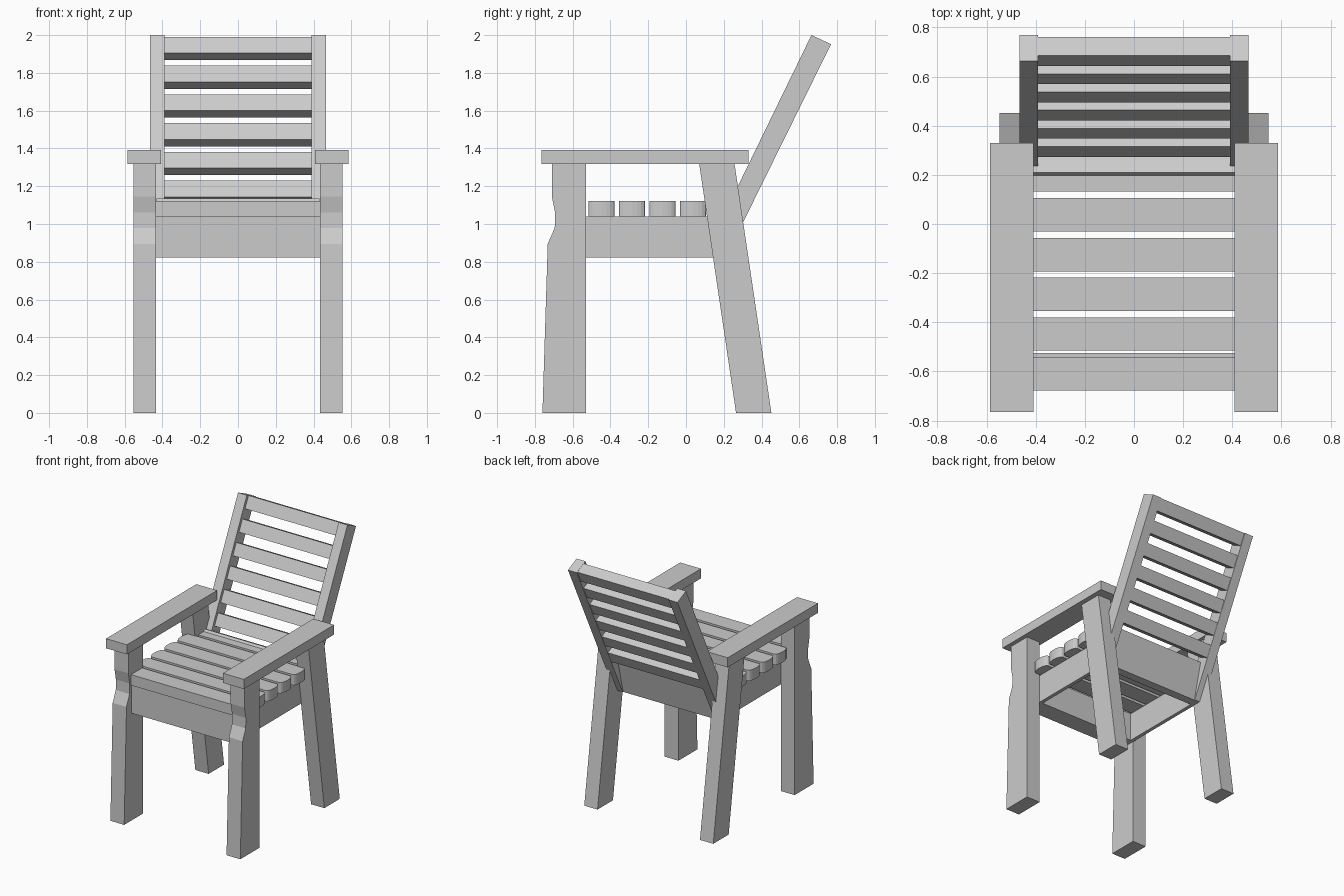
import bpy
import bmesh
import math

if "Cube" in bpy.data.objects:
    bpy.data.objects.remove(bpy.data.objects["Cube"])

def extrude(name, base, offset):
    """Solid made by sweeping a flat outline of 3D points along an offset."""
    mesh = bpy.data.meshes.new(name)
    bm = bmesh.new()
    face = bm.faces.new([bm.verts.new(p) for p in base])
    geom = bmesh.ops.extrude_face_region(bm, geom=[face], use_keep_orig=True)["geom"]
    moved = [g for g in geom if isinstance(g, bmesh.types.BMVert)]
    bmesh.ops.translate(bm, verts=moved, vec=offset)
    bmesh.ops.recalc_face_normals(bm, faces=bm.faces)
    bm.to_mesh(mesh)
    bm.free()
    obj = bpy.data.objects.new(name, mesh)
    bpy.context.collection.objects.link(obj)
    return obj

def prism(name, profile, x0, x1):
    """Extrude a (y, z) profile from x0 to x1."""
    return extrude(name, [(x0, y, z) for y, z in profile], (x1 - x0, 0, 0))

def board(name, y0, y1, z0, z1, x0, x1):
    return prism(name, [(y0, z0), (y1, z0), (y1, z1), (y0, z1)], x0, x1)

def mirrored(obj):
    """Repeat a right-hand part on the left."""
    obj.modifiers.new("mirror", 'MIRROR').use_axis[0] = True
    return obj

def round_slat(name, y0, y1, z0, z1, half, bulge=0.025, steps=8):
    """Seat slat whose two ends bow gently outward in plan."""
    mid, r = (y0 + y1) / 2, (y1 - y0) / 2
    outline = []
    for side in (1, -1):
        for k in range(steps + 1):
            a = math.pi * (k / steps - 0.5)
            outline.append((side * (half - bulge + bulge * math.cos(a)),
                            mid + side * r * math.sin(a), z0))
    return extrude(name, outline, (0, 0, z1 - z0))

# Legs: notched front posts and raked back posts
front_leg = [(-0.76, 0), (-0.53, 0), (-0.53, 1.32), (-0.71, 1.32), (-0.71, 1.145),
             (-0.693, 1.06), (-0.695, 0.98), (-0.732, 0.895)]
mirrored(prism("front_leg", front_leg, 0.435, 0.552))
back_leg = [(0.265, 0), (0.452, 0), (0.257, 1.318), (0.07, 1.318)]
mirrored(prism("back_leg", back_leg, 0.435, 0.548))

# Armrests
mirrored(board("armrest", -0.765, 0.33, 1.318, 1.392, 0.408, 0.585))

# Seat frame
mirrored(board("side_apron", -0.66, 0.2, 0.822, 1.04, 0.41, 0.438))
board("front_apron", -0.668, -0.525, 0.822, 1.04, -0.435, 0.435)
prism("back_apron", [(0.14, 0.822), (0.206, 0.822), (0.275, 1.104),
                     (0.21, 1.136), (0.14, 1.04)], -0.432, 0.432)

# Seat slats, overhanging the side aprons
for i in range(5):
    y = -0.677 + i * 0.1615
    round_slat("seat_slat", y, y + 0.136, 1.04, 1.122, 0.51)
board("rear_seat_slat", 0.133, 0.207, 1.04, 1.12, -0.43, 0.43)

# Reclined backrest: side rails and slats
SLOPE = 0.487
back_rail = [(0.664, 2.0), (0.768, 1.952), (0.21, 0.822), (0.15, 0.822), (0.15, 0.944)]
mirrored(prism("back_rail", back_rail, 0.39, 0.465))
for i in range(6):
    dz = -0.152 * i
    dy = dz * SLOPE
    slat = [(0.685, 1.99), (0.761, 1.953), (0.719, 1.867), (0.643, 1.904)]
    prism("back_slat", [(y + dy, z + dz) for y, z in slat], -0.395, 0.395)
